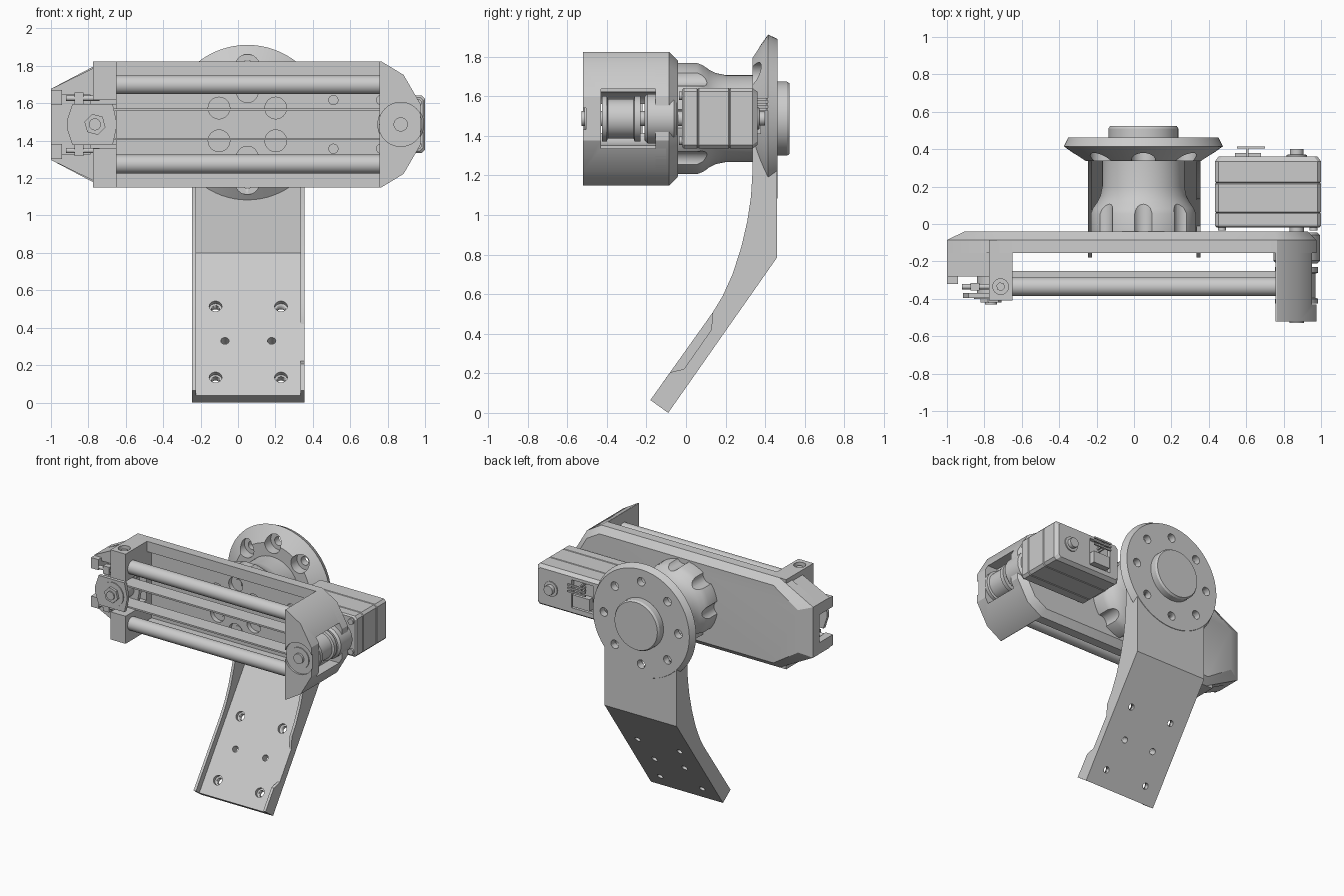
import bpy, bmesh, math
from mathutils import Vector

if "Cube" in bpy.data.objects:
    bpy.data.objects.remove(bpy.data.objects["Cube"])

CX, CZ = 0.05, 1.487          # hub axis position (x, z)
SX = 0.87                     # drive shaft x


def make(name, bm):
    bmesh.ops.recalc_face_normals(bm, faces=bm.faces)
    me = bpy.data.meshes.new(name)
    bm.to_mesh(me)
    bm.free()
    ob = bpy.data.objects.new(name, me)
    bpy.context.collection.objects.link(ob)
    return ob


def loft(name, rings):
    """Skin a stack of equal-length point rings and cap both ends."""
    bm = bmesh.new()
    vs = [[bm.verts.new(p) for p in r] for r in rings]
    n = len(vs[0])
    for a, b in zip(vs, vs[1:]):
        for i in range(n):
            bm.faces.new((a[i], a[(i + 1) % n], b[(i + 1) % n], b[i]))
    bm.faces.new(vs[0])
    bm.faces.new(vs[-1])
    return make(name, bm)


def prism(name, pts, axis, lo, hi):
    """x: pts are (y,z); y: pts are (x,z); z: pts are (x,y)."""
    f = {'x': lambda p, d: (d, p[0], p[1]),
         'y': lambda p, d: (p[0], d, p[1]),
         'z': lambda p, d: (p[0], p[1], d)}[axis]
    return loft(name, [[f(p, lo) for p in pts], [f(p, hi) for p in pts]])


def box(name, x0, x1, y0, y1, z0, z1):
    return prism(name, [(x0, z0), (x1, z0), (x1, z1), (x0, z1)], 'y', y0, y1)


def lathe(name, origin, direction, profile, n=48):
    """Revolve (distance, radius) pairs about an axis."""
    d = Vector(direction).normalized()
    u = d.orthogonal().normalized()
    v = d.cross(u)
    o = Vector(origin)
    rings = [[o + d * h + (u * math.cos(2 * math.pi * i / n) + v * math.sin(2 * math.pi * i / n)) * r
              for i in range(n)] for h, r in profile]
    ob = loft(name, rings)
    smooth(ob)
    return ob


def ycyl(name, x, z, y0, y1, r, n=40):
    return lathe(name, (x, 0, z), (0, 1, 0), [(y0, r), (y1, r)], n)


def smooth(ob):
    bpy.ops.object.select_all(action='DESELECT')
    ob.select_set(True)
    bpy.context.view_layer.objects.active = ob
    bpy.ops.object.shade_smooth_by_angle(angle=math.radians(30))


def boolean(ob, cutters, op='DIFFERENCE'):
    bpy.context.view_layer.objects.active = ob
    for c in cutters:
        m = ob.modifiers.new("bool", 'BOOLEAN')
        m.operation, m.object, m.solver = op, c, 'EXACT'
        bpy.ops.object.modifier_apply(modifier=m.name)
        bpy.data.objects.remove(c)


def ring_points(count, radius, start):
    return [(CX + radius * math.cos(start + 2 * math.pi * i / count),
             CZ + radius * math.sin(start + 2 * math.pi * i / count)) for i in range(count)]


def flange_cutters():
    out = []
    for x, z in ring_points(8, 0.31, math.pi / 2):
        out += [ycyl("cut", x, z, 0.2, 0.41, 0.065, 24), ycyl("cut", x, z, 0.2, 0.6, 0.032, 24)]
    return out


# Bent support bracket: floor plate plus two curved side ribs
floor = [(0.46, 1.45), (0.46, 0.785), (-0.09, 0.0), (-0.139, 0.037), (0.40, 0.80), (0.40, 1.45)]
plate = prism("bracket_plate", floor, 'x', -0.24, 0.35)
slope, normal = Vector((0, 0.576, 0.817)), Vector((0, -0.817, 0.576))
holes = [(-0.12, 0.515, 0.034), (0.23, 0.515, 0.034), (-0.12, 0.135, 0.034), (0.23, 0.135, 0.034),
         (-0.07, 0.33, 0.022), (0.18, 0.33, 0.022)]
cuts = []
for x, z, r in holes:
    p = Vector((x, -0.139, 0.037)) + slope * ((z - 0.037) / 0.817)
    cuts.append(lathe("cut", p, normal, [(-0.1, 0.022), (0.05, 0.022)], 24))
    if r > 0.03:
        cuts.append(lathe("cut", p, normal, [(-0.025, r), (0.05, r)], 24))
boolean(plate, cuts + flange_cutters())
outer = [(0.335, 1.45), (0.46, 1.45), (0.46, 0.785), (-0.09, 0.0), (-0.18, 0.065)]
curve = [(0.134, 0.506), (0.185, 0.59), (0.235, 0.70), (0.28, 0.84), (0.31, 0.97), (0.328, 1.09), (0.335, 1.2)]
notch = [(-0.08, 0.205), (-0.01, 0.222), (0.128, 0.42)]
smooth(prism("bracket_left_rib", outer + curve, 'x', -0.245, -0.225))
smooth(prism("bracket_right_rib", outer + notch + curve, 'x', 0.335, 0.355))

# Round flange with eight counterbored holes
flange = lathe("flange", (CX, 0, CZ), (0, 1, 0), [(0.337, 0.315), (0.415, 0.425), (0.463, 0.402)], 72)
boolean(flange, flange_cutters())
smooth(flange)
lathe("rear_boss", (CX, 0, CZ), (0, 1, 0), [(0.44, 0.187), (0.51, 0.187), (0.524, 0.178)], 56)

# Flared neck with screw access grooves
neck = lathe("neck", (CX, 0, CZ), (0, 1, 0),
             [(-0.05, 0.285), (0.055, 0.285), (0.085, 0.272), (0.115, 0.248), (0.15, 0.23),
              (0.2, 0.22), (0.35, 0.22)], 72)
boolean(neck, [ycyl("cut", x, z, -0.2, 0.34, 0.055, 24) for x, z in ring_points(8, 0.31, math.pi / 2)])
smooth(neck)

# Slide frame: chamfered back plate
half = [(-1.0, 0.19), (-0.72, 0.3375), (0.765, 0.3375), (0.885, 0.265), (0.975, 0.11)]
half_in = [(-0.905, 0.16), (-0.70, 0.292), (0.75, 0.292), (0.855, 0.23), (0.93, 0.10)]


def mirrored(h, y=None):
    pts = h + [(x, -d) for x, d in reversed(h)]
    return [(x, CZ + d) if y is None else (x, y, CZ + d) for x, d in pts]


frame = loft("frame_back_plate", [mirrored(half, -0.155), mirrored(half, -0.085), mirrored(half_in, -0.04)])
cuts = [box("cut", -0.65, 0.757, -0.3, -0.10, CZ - 0.26, CZ + 0.26)]
for x, z in ring_points(6, 0.175, math.pi / 2):
    cuts += [ycyl("cut", x, z, -0.3, -0.065, 0.058, 32)]
boolean(frame, cuts)
smooth(frame)
for x, z in ring_points(6, 0.175, math.pi / 2):
    ycyl("plate_screw", x, z, -0.07, -0.055, 0.03, 24)

# Right end block with a side window for the drive
right = prism("frame_right_block", mirrored([(0.757, 0.3375), (0.765, 0.3375)] + half[3:]), 'y', -0.52, -0.10)
boolean(right, [ycyl("cut", SX, CZ, -0.43, 0.0, 0.135),
                box("cut", SX, 1.2, -0.43, 0.0, CZ - 0.15, CZ + 0.15),
                ycyl("cut", SX, CZ, -0.6, -0.505, 0.118)])
smooth(right)

# Left end: tapered body, clamp blocks, idler pocket
left = prism("frame_left_end", mirrored([(-1.0, 0.19), (-0.775, 0.30), (-0.65, 0.30)]), 'y', -0.28, -0.12)
boolean(left, [box("cut", -1.2, -0.6, -0.5, -0.16, CZ - 0.105, CZ + 0.105),
               box("cut", -0.945, -0.79, -0.5, -0.16, CZ - 0.16, CZ + 0.16)])
for s in (1, -1):
    za, zb = sorted((CZ + s * 0.13, CZ + s * 0.3375))
    clamp = box("rod_clamp", -0.775, -0.65, -0.41, -0.085, za, zb)
    zt = CZ + s * 0.3375
    boolean(clamp, [lathe("cut", (-0.713, -0.335, zt), (0, 0, s), [(-0.04, 0.042), (0.05, 0.042)], 24)])
    lathe("clamp_screw", (-0.713, -0.335, zt), (0, 0, s), [(-0.06, 0.024), (-0.015, 0.024)], 6)
    za, zb = sorted((CZ + s * 0.105, CZ + s * 0.185))
    box("end_prong", -1.0, -0.94, -0.32, -0.27, za, zb)
    box("tension_nut", -0.875, -0.825, -0.355, -0.315, CZ + s * 0.14 - 0.03, CZ + s * 0.14 + 0.03)
    lathe("tension_screw", (-0.92, -0.335, CZ + s * 0.14), (1, 0, 0), [(0, 0.014), (0.18, 0.014)], 16)
    # Guide rods and belt strands
    lathe("guide_rod", (-0.7, -0.335, CZ + s * 0.212), (1, 0, 0), [(0, 0.05), (1.5, 0.05)], 40)
    box("belt_strand", -0.76, SX, -0.37, -0.25, CZ + s * 0.078 - 0.006, CZ + s * 0.078 + 0.006)
    for x in (0.51, 0.765):
        ycyl("mount_screw", x, CZ + s * 0.13, -0.115, -0.09, 0.027, 20)

# Idler: two cheek plates, pulley, bolt and hex nut
cheek = mirrored([(-0.915, 0.02), (-0.885, 0.11), (-0.67, 0.11), (-0.65, 0.02)])
prism("idler_front_cheek", cheek, 'y', -0.395, -0.37)
prism("idler_rear_cheek", cheek, 'y', -0.25, -0.22)
ycyl("idler_pulley", -0.765, CZ, -0.37, -0.25, 0.075)
ycyl("idler_washer", -0.765, CZ, -0.402, -0.39, 0.09)
ycyl("idler_nut", -0.765, CZ, -0.42, -0.39, 0.058, 6)
ycyl("idler_bolt", -0.765, CZ, -0.43, -0.2, 0.032, 24)

# Drive shaft, pulley and coupler
lathe("drive_pulley", (SX, 0, CZ), (0, 1, 0), [(-0.425, 0.115), (-0.40, 0.115), (-0.395, 0.1), (-0.265, 0.1),
                                              (-0.26, 0.115), (-0.23, 0.115)])
lathe("drive_coupler", (SX, 0, CZ), (0, 1, 0), [(-0.21, 0.11), (-0.195, 0.125), (-0.06, 0.125), (-0.045, 0.11)])
ycyl("drive_shaft", SX, CZ, -0.528, 0.0, 0.038, 32)
ycyl("drive_bearing", SX, CZ, -0.512, -0.48, 0.078)

# Servo body with split lines and rear details
ZA, ZB = 1.335, 1.642


def servo_ring(y, d):
    x0, x1, z0, z1, c = 0.433 + d, 1.0 - d, ZA + d, ZB - d, 0.018
    return [(x0 + c, y, z0), (x1 - c, y, z0), (x1, y, z0 + c), (x1, y, z1 - c),
            (x1 - c, y, z1), (x0 + c, y, z1), (x0, y, z1 - c), (x0, y, z0 + c)]


servo = loft("servo_body", [servo_ring(y, d) for y, d in
             [(-0.02, 0.01), (-0.01, 0), (0.055, 0), (0.06, 0.005), (0.065, 0), (0.215, 0), (0.22, 0.005),
              (0.225, 0), (0.335, 0), (0.362, 0.02)]])
boolean(servo, [box("cut", 0.52, 0.70, 0.335, 0.5, 1.39, 1.60)])
box("servo_connector", 0.54, 0.68, 0.32, 0.38, 1.41, 1.50)
for i in range(3):
    z = 1.535 + 0.025 * i
    box("servo_pin", 0.60, 0.612, 0.32, 0.415, z - 0.006, z + 0.006)
    box("servo_pin_bend", 0.55, 0.70, 0.403, 0.415, z - 0.006, z + 0.006)
lathe("servo_rear_knob", (SX, 0, CZ), (0, 1, 0), [(0.35, 0.055), (0.37, 0.055), (0.371, 0.036), (0.40, 0.036)], 32)
for x in (0.47, 0.96):
    for z in (ZA + 0.04, ZB - 0.04):
        ycyl("servo_case_screw", x, z, -0.035, 0.0, 0.022, 16)
